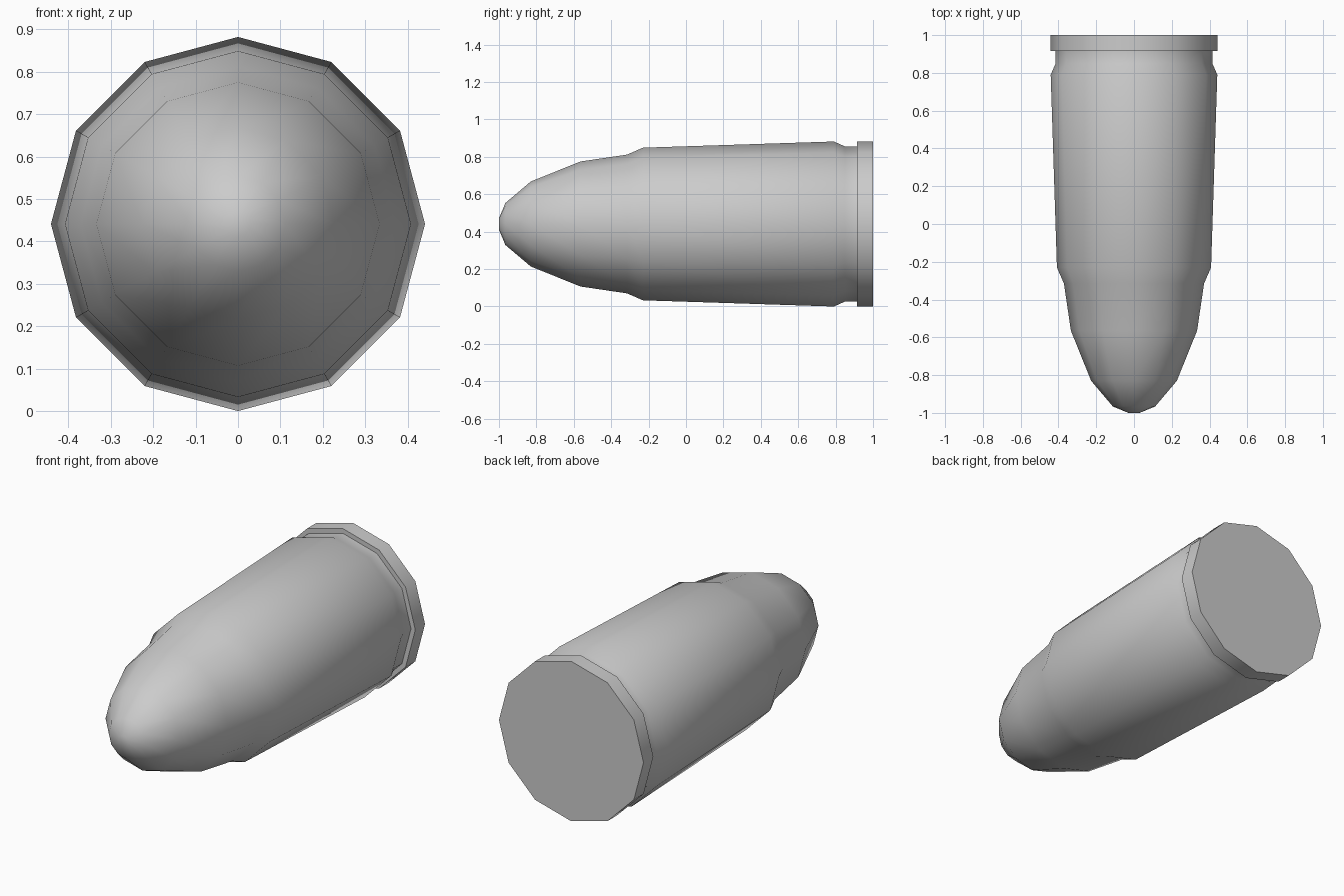
import bpy, bmesh, math

if "Cube" in bpy.data.objects:
    bpy.data.objects.remove(bpy.data.objects["Cube"])

SIDES = 12
CENTRE_Z = 0.441

# (y, radius) from the nose tip to the base
PROFILE = [
    (-1.0, 0.03), (-0.966, 0.112), (-0.83, 0.227), (-0.565, 0.334), (-0.315, 0.371),  # nose
    (-0.23, 0.408), (0.79, 0.441), (0.85, 0.415),                    # tapered case
    (0.915, 0.415), (0.915, 0.441), (1.0, 0.441),                    # groove and rim
]


def lathe_along_y(name, profile):
    bm = bmesh.new()
    rings = []
    for y, r in profile:
        rings.append([bm.verts.new((r * math.sin(a), y, CENTRE_Z + r * math.cos(a)))
                      for a in (2 * math.pi * i / SIDES for i in range(SIDES))])
    for a, b in zip(rings, rings[1:]):
        for i in range(SIDES):
            j = (i + 1) % SIDES
            bm.faces.new((a[i], a[j], b[j], b[i]))
    # end caps
    bm.faces.new(rings[0])
    bm.faces.new(rings[-1])
    bmesh.ops.recalc_face_normals(bm, faces=bm.faces)
    mesh = bpy.data.meshes.new(name)
    bm.to_mesh(mesh)
    bm.free()
    obj = bpy.data.objects.new(name, mesh)
    bpy.context.collection.objects.link(obj)
    return obj


# whole cartridge: nose, case and rim in one smooth shell
cartridge = lathe_along_y("cartridge", PROFILE)
bpy.context.view_layer.objects.active = cartridge
cartridge.select_set(True)
bpy.ops.object.shade_smooth_by_angle(angle=math.radians(40))
